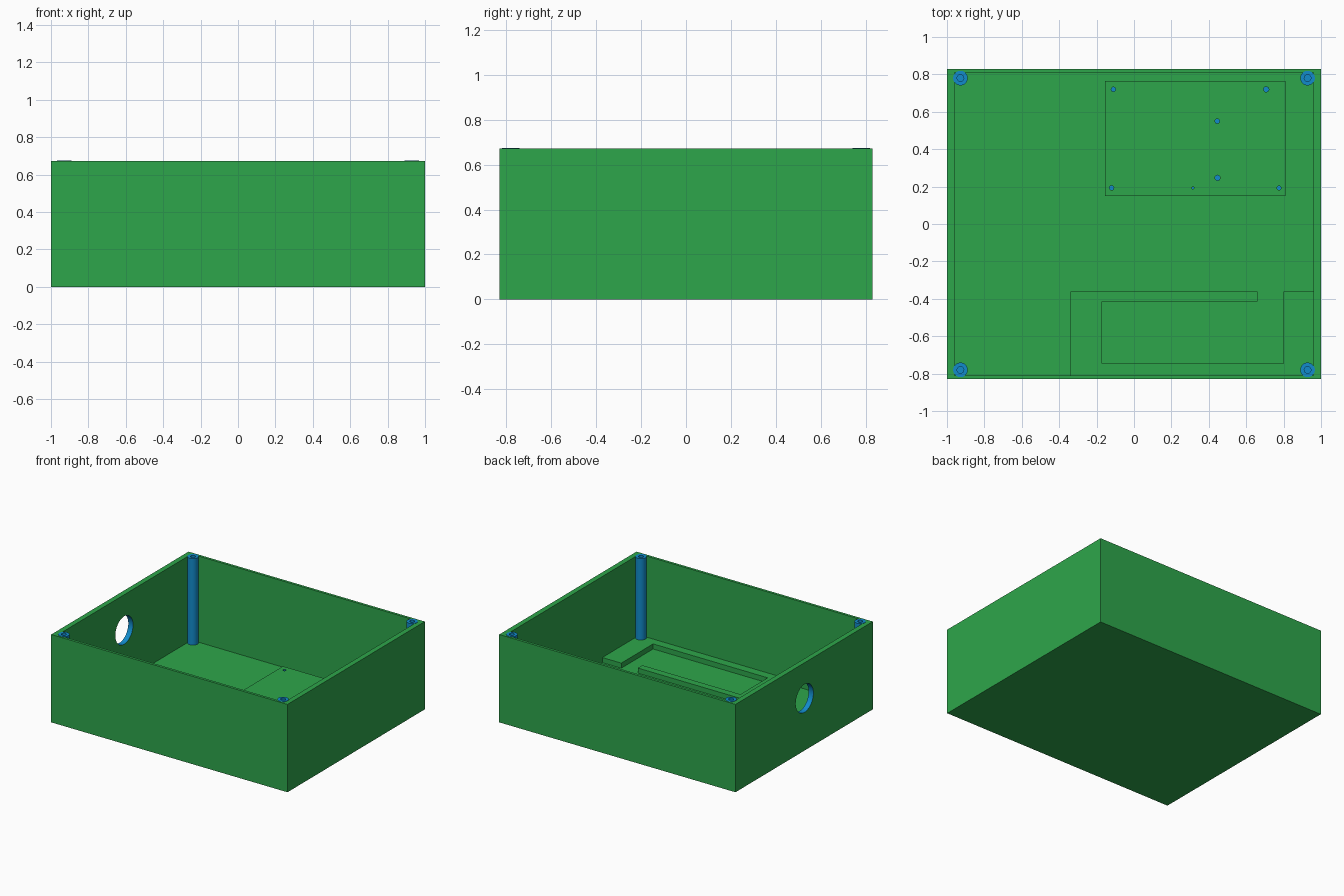
import bpy, bmesh
from mathutils import Matrix

if "Cube" in bpy.data.objects:
    bpy.data.objects.remove(bpy.data.objects["Cube"])

H = 0.672            # box height
FLOOR = 0.013        # floor thickness


def material(name, rgb):
    m = bpy.data.materials.new(name)
    m.diffuse_color = (*rgb, 1)
    m.use_nodes = True
    m.node_tree.nodes["Principled BSDF"].inputs["Base Color"].default_value = m.diffuse_color
    return m


GREEN = material("green", (0.027, 0.38, 0.07))
BLUE = material("blue", (0.006, 0.26, 0.60))


def finish(name, bm, mat):
    bmesh.ops.recalc_face_normals(bm, faces=bm.faces)
    me = bpy.data.meshes.new(name)
    bm.to_mesh(me)
    bm.free()
    me.materials.append(mat)
    ob = bpy.data.objects.new(name, me)
    bpy.context.collection.objects.link(ob)
    return ob


def prism(name, outline, z0, z1, mat=GREEN):
    bm = bmesh.new()
    face = bm.faces.new([bm.verts.new((x, y, z0)) for x, y in outline])
    top = bmesh.ops.extrude_face_region(bm, geom=[face])["geom"]
    bmesh.ops.translate(bm, vec=(0, 0, z1 - z0),
                        verts=[v for v in top if isinstance(v, bmesh.types.BMVert)])
    return finish(name, bm, mat)


def box(name, x0, x1, y0, y1, z0, z1, mat=GREEN):
    return prism(name, [(x0, y0), (x1, y0), (x1, y1), (x0, y1)], z0, z1, mat)


def cylinder(name, center, r, depth, axis="Z", mat=BLUE, sides=32):
    bm = bmesh.new()
    rot = Matrix.Rotation(1.5707963, 4, "Y") if axis == "X" else Matrix()
    bmesh.ops.create_cone(bm, cap_ends=True, segments=sides, radius1=r, radius2=r,
                          depth=depth, matrix=Matrix.Translation(center) @ rot)
    return finish(name, bm, mat)


def cut(ob, cutter):
    # Cut faces keep the colour of the cutter
    if cutter.data.materials[0] not in list(ob.data.materials):
        ob.data.materials.append(cutter.data.materials[0])
    mod = ob.modifiers.new("cut", "BOOLEAN")
    mod.operation = "DIFFERENCE"
    mod.solver = "EXACT"
    mod.material_mode = "TRANSFER"
    mod.object = cutter
    bpy.context.view_layer.objects.active = ob
    bpy.ops.object.modifier_apply(modifier=mod.name)
    bpy.data.objects.remove(cutter)


def smooth(ob):
    bpy.ops.object.select_all(action="DESELECT")
    ob.select_set(True)
    bpy.context.view_layer.objects.active = ob
    bpy.ops.object.shade_smooth_by_angle()


# Open enclosure with a round cable opening in the left wall
case = box("enclosure", -1, 1, -0.83, 0.83, 0, H)
cut(case, box("cavity", -0.96, 0.96, -0.81, 0.81, FLOOR, 1))
cut(case, cylinder("cable_opening", (-1, -0.005, 0.40), 0.107, 0.2, "X", sides=48))
smooth(case)

# Corner screw posts
for sx, side in ((-1, "left"), (1, "right")):
    for sy, end in ((-1, "front"), (1, "back")):
        x, y = sx * 0.928, sy * 0.78
        z0, z1 = 0.005, H + 0.002
        post = cylinder(f"screw_post_{end}_{side}", (x, y, (z0 + z1) / 2), 0.039, z1 - z0)
        cut(post, cylinder("screw_hole", (x, y, z1), 0.018, 0.4, sides=24))
        smooth(post)

# Raised mounting plate with small blind holes
plate = box("mounting_plate", -0.155, 0.81, 0.15, 0.765, 0.005, 0.046)
for x, y, r in ((-0.11, 0.72, 0.012), (-0.12, 0.193, 0.012), (0.707, 0.72, 0.014),
                (0.445, 0.55, 0.012), (0.447, 0.247, 0.014), (0.775, 0.193, 0.011),
                (0.315, 0.193, 0.006)):
    cut(plate, cylinder("mounting_hole", (x, y, 0.046), r, 0.06, sides=16))

# Raised holder around the module bay, open at one back corner
prism("module_holder", [(-0.34, -0.815), (0.965, -0.815), (0.965, -0.36), (0.80, -0.36),
                        (0.80, -0.745), (-0.17, -0.745), (-0.17, -0.415),
                        (0.66, -0.415), (0.66, -0.36), (-0.34, -0.36)], 0.005, 0.052)
